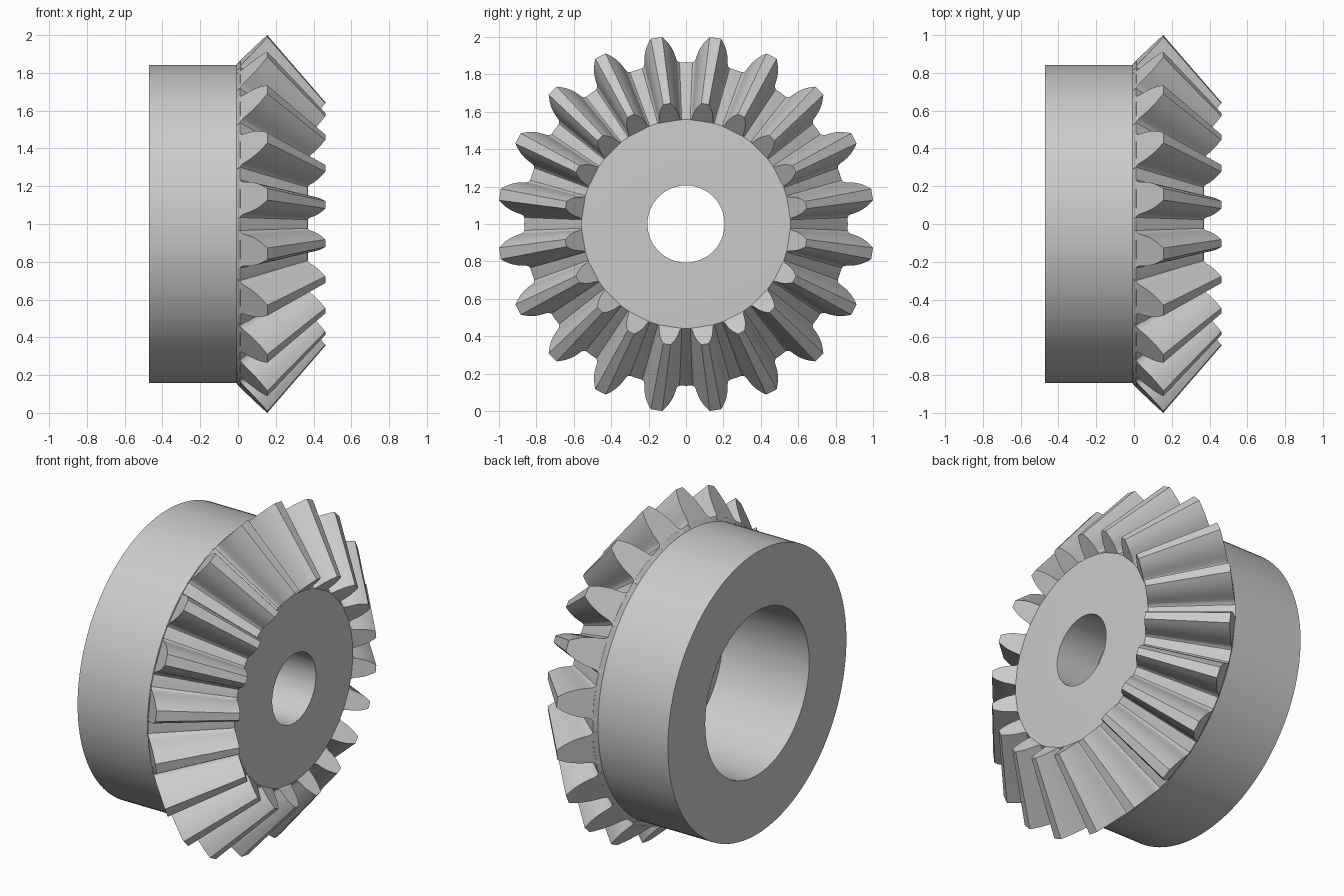
import bpy, bmesh, math
from mathutils import Vector

cube = bpy.data.objects.get("Cube")
if cube:
    bpy.data.objects.remove(cube, do_unlink=True)

TEETH = 20
APEX = 1.02             # x position where all tooth lines meet
INNER = 0.645           # size of the small tooth end against the large end
ROOT, TIP = Vector((0.01, 0.865)), Vector((0.155, 1.008))   # (x, radius)

steel = bpy.data.materials.new("grey steel")
steel.use_nodes = True
steel.diffuse_color = (0.6, 0.6, 0.6, 1)
steel.node_tree.nodes["Principled BSDF"].inputs["Base Color"].default_value = (0.6, 0.6, 0.6, 1)


def around(x, r, angle):
    """Point at radius r about the gear's x axis, angle measured from +y."""
    return Vector((x, r * math.cos(angle), 1 + r * math.sin(angle)))


def finish(bm, name, sharp):
    bmesh.ops.recalc_face_normals(bm, faces=bm.faces)
    mesh = bpy.data.meshes.new(name)
    bm.to_mesh(mesh)
    bm.free()
    mesh.materials.append(steel)
    obj = bpy.data.objects.new(name, mesh)
    bpy.context.collection.objects.link(obj)
    bpy.ops.object.select_all(action='DESELECT')
    obj.select_set(True)
    bpy.context.view_layer.objects.active = obj
    bpy.ops.object.shade_smooth_by_angle(angle=math.radians(sharp))


def lathe(name, profile, steps):
    """Turn a closed (x, radius) profile about the gear axis."""
    bm = bmesh.new()
    rings = [[bm.verts.new(around(x, r, math.tau * i / steps)) for i in range(steps)]
             for x, r in profile]
    for a, b in zip(rings, rings[1:] + rings[:1]):
        for i in range(steps):
            j = (i + 1) % steps
            bm.faces.new((a[i], a[j], b[j], b[i]))
    finish(bm, name, 25)


# Hub with cone for the teeth, shaft hole and wide recess at the back
lathe("hub", [(-0.47, 0.842), (-0.008, 0.842), (0.01, 0.865), (0.369, 0.558),
              (0.37, 0.545), (0.37, 0.206), (0.10, 0.206), (0.10, 0.49), (-0.47, 0.49)], 120)

# Half tooth outline: height from root to tip, half width in degrees
HALF = [(-0.1, 6.9), (0.0, 6.7), (0.05, 6.0), (0.13, 5.6), (0.3, 5.2), (0.45, 4.75),
        (0.6, 4.15), (0.75, 3.4), (0.9, 2.45), (1.0, 1.75)]
OUTLINE = HALF + [(s, -w) for s, w in reversed(HALF)]

# Straight bevel teeth, tapering towards the apex
bm = bmesh.new()
for k in range(TEETH):
    middle = math.tau * (k + 0.5) / TEETH
    large, small = [], []
    for s, w in OUTLINE:
        x, r = ROOT.lerp(TIP, s)
        angle = middle + math.radians(w)
        large.append(bm.verts.new(around(x, r, angle)))
        small.append(bm.verts.new(around(APEX - (APEX - x) * INNER, r * INNER, angle)))
    bm.faces.new(large)
    bm.faces.new(small)
    for i in range(len(OUTLINE)):
        j = (i + 1) % len(OUTLINE)
        bm.faces.new((large[i], large[j], small[j], small[i]))
finish(bm, "bevel_teeth", 32)
